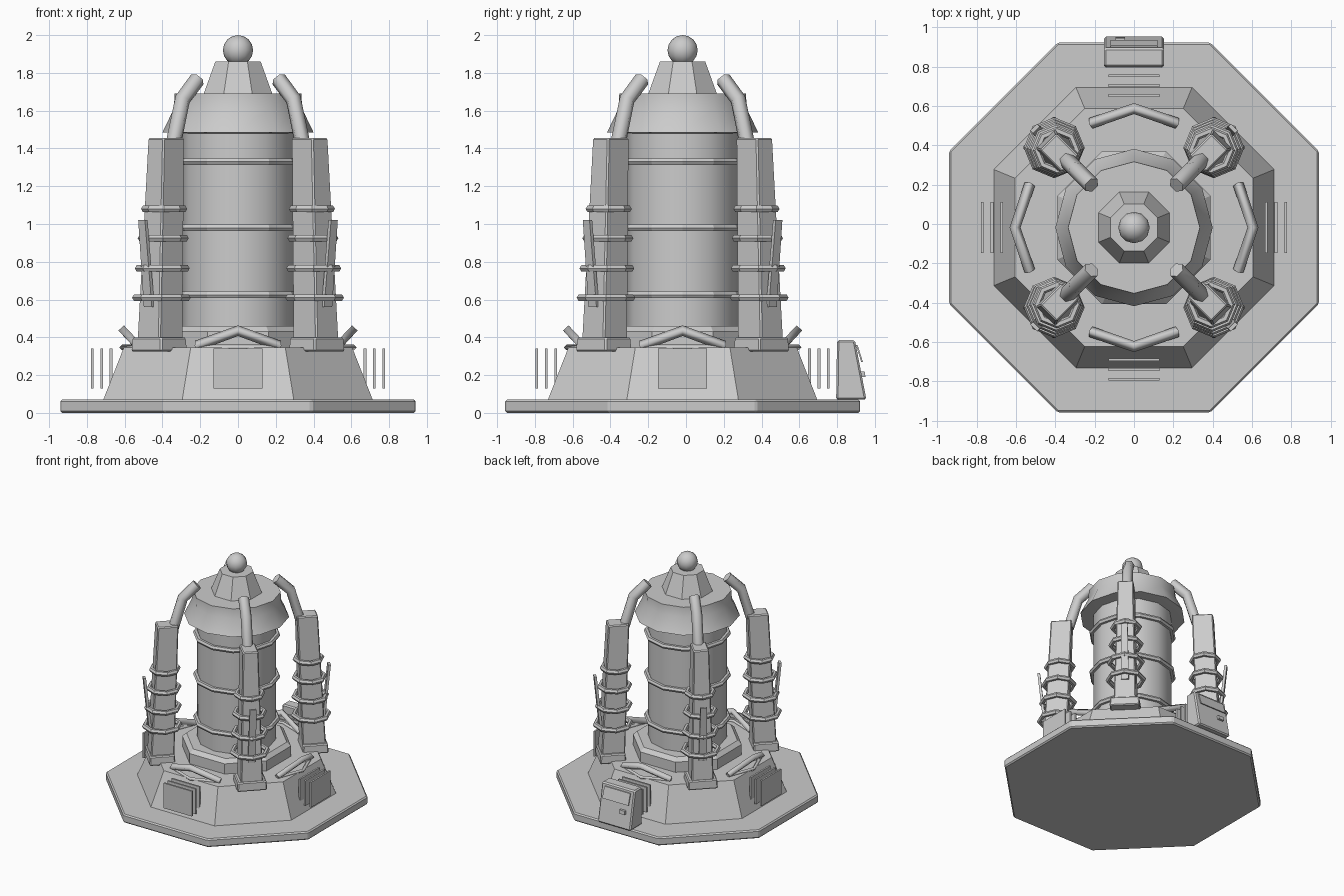
import bpy, bmesh, math
from mathutils import Matrix, Vector

if "Cube" in bpy.data.objects:
    bpy.data.objects.remove(bpy.data.objects["Cube"], do_unlink=True)

CENTRE = Vector((0, -0.018, 0))
grey = bpy.data.materials.new("grey_metal")
grey.use_nodes = True
grey.diffuse_color = (0.6, 0.6, 0.6, 1)
grey.node_tree.nodes["Principled BSDF"].inputs["Base Color"].default_value = (0.6, 0.6, 0.6, 1)


def local(angle, r, side, z):
    """Point given by distance from the axis, sideways offset and height."""
    return CENTRE + Matrix.Rotation(angle, 3, "Z") @ Vector((r, side, z))


def add_mesh(name, bm, smooth=False, bevel=0):
    bmesh.ops.recalc_face_normals(bm, faces=bm.faces)
    mesh = bpy.data.meshes.new(name)
    bm.to_mesh(mesh)
    bm.free()
    obj = bpy.data.objects.new(name, mesh)
    bpy.context.collection.objects.link(obj)
    mesh.materials.append(grey)
    if bevel:
        mod = obj.modifiers.new("bevel", "BEVEL")
        mod.width = bevel
        mod.segments = 1
    if smooth:
        bpy.ops.object.select_all(action="DESELECT")
        obj.select_set(True)
        bpy.context.view_layer.objects.active = obj
        bpy.ops.object.shade_smooth_by_angle(angle=math.radians(35))
    return obj


def lathe(name, profile, sides, flat_front=False, smooth=False, bevel=0):
    """Closed solid turned from (radius, height) pairs; flat_front takes apothems."""
    bm = bmesh.new()
    turn = math.pi / sides if flat_front else 0
    scale = 1 / math.cos(turn)
    loops = []
    for r, z in profile:
        loops.append([bm.verts.new(local(turn + math.tau * i / sides, r * scale, 0, z))
                      for i in range(sides)])
    for a, b in zip(loops, loops[1:]):
        for i in range(sides):
            j = (i + 1) % sides
            bm.faces.new((a[i], a[j], b[j], b[i]))
    bm.faces.new(loops[0])
    bm.faces.new(loops[-1])
    return add_mesh(name, bm, smooth, bevel)


def block(name, angle, low, high, bevel=0, side=0):
    """Tapered box; low and high are (distance, width, depth, height)."""
    bm = bmesh.new()
    ends = []
    for r, w, d, z in (low, high):
        ends.append([bm.verts.new(local(angle, r + sx * d / 2, side + sy * w / 2, z))
                     for sx, sy in ((-1, -1), (1, -1), (1, 1), (-1, 1))])
    a, b = ends
    bm.faces.new(a)
    bm.faces.new(b)
    for i in range(4):
        j = (i + 1) % 4
        bm.faces.new((a[i], a[j], b[j], b[i]))
    return add_mesh(name, bm, bevel=bevel)


def ring(name, location, major, minor, sides, turn=0):
    bpy.ops.mesh.primitive_torus_add(location=location, rotation=(0, 0, turn), major_radius=major,
                                     minor_radius=minor, major_segments=sides, minor_segments=6)
    obj = bpy.context.object
    obj.name = name
    obj.data.materials.append(grey)


def bar(name, angle, points, radius, resolution):
    """Straight-sided tube through (distance, side, height) points."""
    curve = bpy.data.curves.new(name, "CURVE")
    curve.dimensions = "3D"
    curve.bevel_depth = radius
    curve.bevel_resolution = resolution
    curve.use_fill_caps = True
    spline = curve.splines.new("POLY")
    spline.points.add(len(points) - 1)
    for p, co in zip(spline.points, points):
        p.co = (*local(angle, *co), 1)
    curve.materials.append(grey)
    obj = bpy.data.objects.new(name, curve)
    bpy.context.collection.objects.link(obj)


# Stepped eight-sided base
lathe("base_plate", [(0.94, 0), (0.94, 0.07)], 8, True, bevel=0.01)
lathe("base_pedestal", [(0.715, 0.065), (0.605, 0.345)], 8, True)
lathe("column_collar", [(0.39, 0.34), (0.39, 0.43), (0.36, 0.46)], 8, True)

# Central column with bands
lathe("column", [(0.30, 0.45), (0.30, 1.5)], 12, smooth=True)
for z in (0.625, 0.98, 1.33):
    ring("column_band", CENTRE + Vector((0, 0, z)), 0.312, 0.02, 12)

# Head, cap and ball finial
lathe("column_head", [(0.30, 1.48), (0.40, 1.485), (0.34, 1.61), (0.335, 1.69)], 12, smooth=True)
lathe("head_cap", [(0.185, 1.68), (0.12, 1.86)], 8, True)
bpy.ops.mesh.primitive_uv_sphere_add(segments=12, ring_count=8, radius=0.08,
                                     location=CENTRE + Vector((0, 0, 1.92)))
ball = bpy.context.object
ball.name = "ball_finial"
ball.data.materials.append(grey)
bpy.ops.object.shade_smooth_by_angle(angle=math.radians(50))

# Four corner towers with coils, blade and bent pipe
for k in range(4):
    a = math.pi / 4 + k * math.pi / 2
    block("tower_foot", a, (0.59, 0.23, 0.20, 0.325), (0.59, 0.22, 0.19, 0.40), 0.008)
    block("tower", a, (0.584, 0.17, 0.18, 0.38), (0.537, 0.12, 0.16, 1.455), 0.008)
    for z, outer in ((0.61, 0.155), (0.765, 0.145), (0.925, 0.135), (1.08, 0.122)):
        r = 0.584 - 0.044 * (z - 0.38)
        ring("tower_coil", local(a, r, 0, z), outer - 0.02, 0.02, 8, a)
    block("tower_blade", a, (0.665, 0.06, 0.02, 0.56), (0.712, 0.05, 0.02, 1.02))
    bar("tower_pipe", a, [(0.485, 0, 1.42), (0.415, 0, 1.66), (0.305, 0, 1.765)], 0.042, 1)

# Vent plates and chevron rails on the four main sides
for k in range(4):
    a = k * math.pi / 2
    for r in (0.672, 0.722, 0.772):
        block("vent_plate", a, (r, 0.26, 0.014, 0.13), (r, 0.26, 0.014, 0.34))
    bar("raised_chevron", a, [(0.53, -0.22, 0.355), (0.605, 0, 0.435), (0.53, 0.22, 0.355)], 0.028, 0)
    bar("flat_chevron", a, [(0.53, -0.22, 0.347), (0.615, 0, 0.347), (0.53, 0.22, 0.347)], 0.014, 0)

# Rear console with sloped screen and button
back = math.pi / 2
block("console", back, (0.893, 0.305, 0.16, 0.07), (0.865, 0.305, 0.095, 0.385), 0.01)
block("console_screen", back, (0.95, 0.24, 0.009, 0.27), (0.922, 0.24, 0.009, 0.36))
block("console_button", back, (0.958, 0.05, 0.02, 0.19), (0.954, 0.05, 0.02, 0.22), side=0.07)
